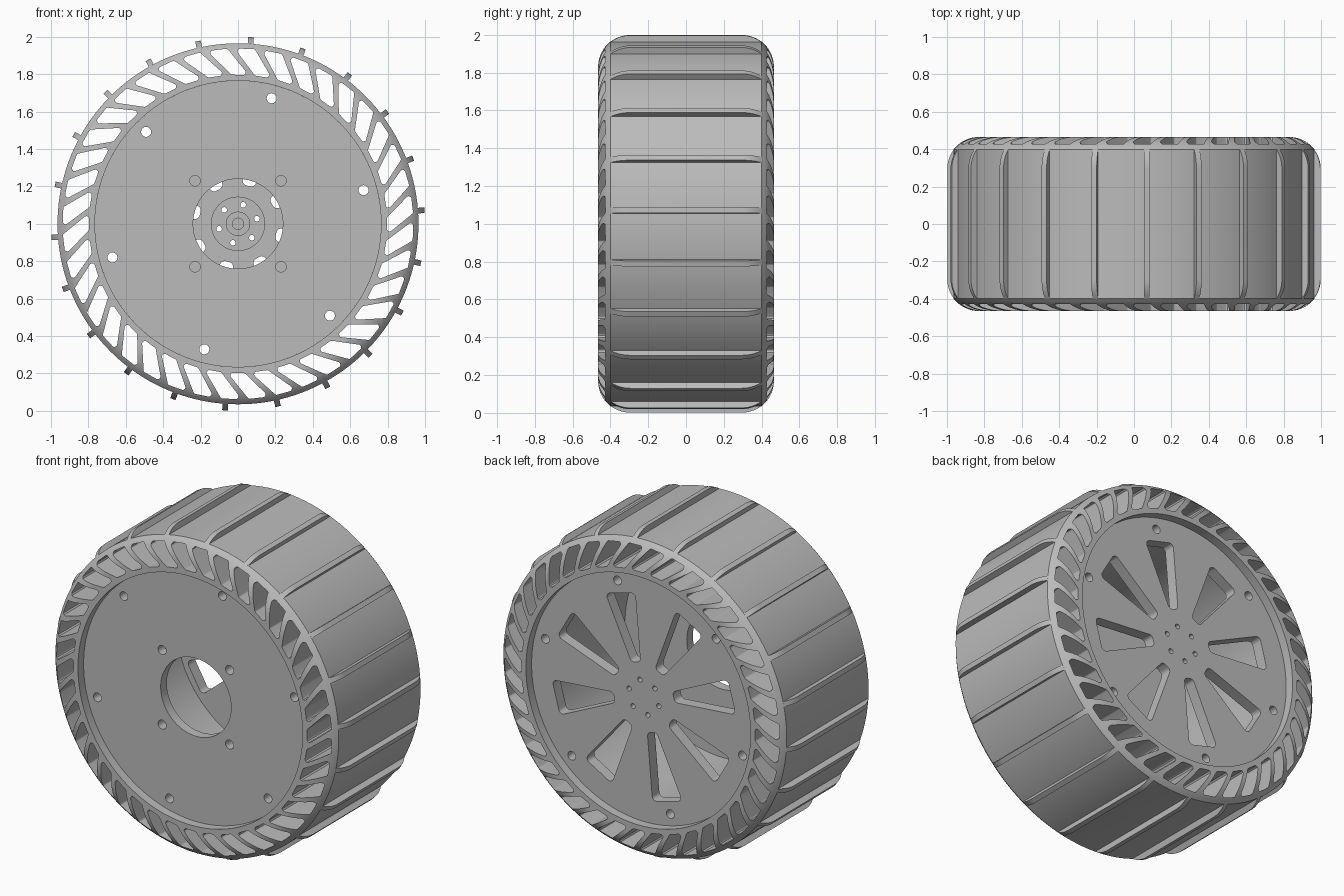
import bpy, bmesh, math
from mathutils import Vector

if "Cube" in bpy.data.objects:
    bpy.data.objects.remove(bpy.data.objects["Cube"])

grey = bpy.data.materials.new("grey")
grey.diffuse_color = (0.5, 0.5, 0.5, 1)
grey.use_nodes = True
grey.node_tree.nodes["Principled BSDF"].inputs["Base Color"].default_value = grey.diffuse_color
rad = math.radians


def polar(r, deg):
    return Vector((r * math.cos(rad(deg)), r * math.sin(rad(deg))))


def finish(name, bm):
    bmesh.ops.remove_doubles(bm, verts=bm.verts, dist=1e-5)
    bmesh.ops.recalc_face_normals(bm, faces=bm.faces)
    me = bpy.data.meshes.new(name)
    bm.to_mesh(me)
    bm.free()
    me.materials.append(grey)
    ob = bpy.data.objects.new(name, me)
    bpy.context.collection.objects.link(ob)
    return ob


def revolve(name, profile, n):
    """Closed (radius, y) profile spun round the axle."""
    bm = bmesh.new()
    rings = []
    for i in range(n):
        d = polar(1, 360 * i / n)
        rings.append([bm.verts.new((r * d.x, y, 1 + r * d.y)) for r, y in profile])
    m = len(profile)
    for i in range(n):
        a, b = rings[i], rings[(i + 1) % n]
        for j in range(m):
            k = (j + 1) % m
            if profile[j][0] < 1e-6 and profile[k][0] < 1e-6:
                continue
            if profile[j][0] < 1e-6:
                bm.faces.new((a[j], a[k], b[k]))
            elif profile[k][0] < 1e-6:
                bm.faces.new((a[j], a[k], b[j]))
            else:
                bm.faces.new((a[j], a[k], b[k], b[j]))
    return finish(name, bm)


def rounded(pts, radius, n=5):
    """Polygon with each corner softened by a short curve."""
    out = []
    for i, p in enumerate(pts):
        a = (pts[i - 1] - p).normalized()
        b = (pts[(i + 1) % len(pts)] - p).normalized()
        cut = radius / math.tan(a.angle(b) / 2)
        p0, p1 = p + a * cut, p + b * cut
        c = p + (a + b).normalized() * (radius / math.sin(a.angle(b) / 2))
        for k in range(n + 1):
            q = p0.lerp(p1, k / n) - c
            out.append(c + q.normalized() * radius)
    return out


def prism(bm, outline, y0, y1):
    """Outline in the wheel plane, pushed along the axle."""
    a = [bm.verts.new((p.x, y0, 1 + p.y)) for p in outline]
    b = [bm.verts.new((p.x, y1, 1 + p.y)) for p in outline]
    bm.faces.new(a)
    bm.faces.new(b[::-1])
    for i in range(len(a)):
        j = (i + 1) % len(a)
        bm.faces.new((a[i], b[i], b[j], a[j]))


def drill(bm, r, deg, hole, y0, y1):
    c = polar(r, deg)
    prism(bm, [c + polar(hole, 22.5 * k) for k in range(16)], y0, y1)


def carve(ob, cutter_bm):
    cutter = finish("cutter", cutter_bm)
    cutter.hide_render = True
    mod = ob.modifiers.new("cut", 'BOOLEAN')
    mod.operation, mod.solver, mod.object = 'DIFFERENCE', 'EXACT', cutter
    dg = bpy.context.evaluated_depsgraph_get()
    me = bpy.data.meshes.new_from_object(ob.evaluated_get(dg))
    ob.modifiers.clear()
    ob.data = me
    bpy.data.objects.remove(cutter)


def smooth(ob):
    bpy.ops.object.select_all(action='DESELECT')
    ob.select_set(True)
    bpy.context.view_layer.objects.active = ob
    bpy.ops.object.shade_smooth_by_angle(angle=rad(25))


# Rounded shoulder shared by tyre and treads
FR, CR, CY = 0.17, 0.83, 0.295
BAND = 0.965
top = math.degrees(math.acos((BAND - CR) / FR))


def shoulder(a0, a1, n):
    return [(CR + FR * math.cos(rad(a0 + (a1 - a0) * k / n)),
             CY + FR * math.sin(rad(a0 + (a1 - a0) * k / n))) for k in range(n + 1)]


# Tyre: revolved ring pierced by slanted openings
half = [(0.765, 0.465)] + shoulder(90, top, 8)
tyre = revolve("tyre", half + [(r, -y) for r, y in reversed(half)], 160)
bm = bmesh.new()
for i in range(40):
    t = 9 * i + 3
    quad = [polar(0.798, t - 7.1), polar(0.798, t - 0.5),
            polar(0.938, t + 7.1), polar(0.938, t + 0.5)]
    prism(bm, rounded(quad, 0.014), -0.6, 0.6)
carve(tyre, bm)
smooth(tyre)

# Tread bars: shoulder-shaped strips standing on the band
side = shoulder(0, top, 6) + [(0.95, CY + 0.1)]
strip = side + [(r, -y) for r, y in reversed(side)]
bm = bmesh.new()
for i in range(22):
    t = 86 + i * 360 / 22
    d, s = polar(1, t), polar(0.015, t + 90)
    a = [bm.verts.new((r * d.x + s.x, y, 1 + r * d.y + s.y)) for r, y in strip]
    b = [bm.verts.new((r * d.x - s.x, y, 1 + r * d.y - s.y)) for r, y in strip]
    bm.faces.new(a)
    bm.faces.new(b[::-1])
    for j in range(len(a)):
        k = (j + 1) % len(a)
        bm.faces.new((a[j], b[j], b[k], a[k]))
smooth(finish("tread_bars", bm))

# Wheel drum: hollow, open in front, stepped hub boss inside the back plate
drum = revolve("wheel_drum", [
    (0.24, -0.41), (0.765, -0.41), (0.765, 0.41), (0, 0.41), (0, 0.32),
    (0.03, 0.32), (0.03, 0.28), (0.065, 0.28), (0.065, 0.31), (0.145, 0.31),
    (0.145, 0.34), (0.66, 0.34), (0.66, -0.35), (0.24, -0.35)], 128)
bm = bmesh.new()
for i in range(6):
    drill(bm, 0.695, 15 + 60 * i, 0.027, -0.6, 0.6)   # rim bolt holes
    drill(bm, 0.105, 15 + 60 * i, 0.015, 0.2, 0.6)    # hub bolt holes
for i in range(4):
    drill(bm, 0.325, 45 + 90 * i, 0.028, -0.6, -0.2)  # front plate holes
for i in range(8):                                    # tapered slots in back plate
    d, s = polar(1, 30 + 45 * i), polar(1, 120 + 45 * i)
    quad = [d * 0.21 - s * 0.032, d * 0.62 - s * 0.105,
            d * 0.62 + s * 0.105, d * 0.21 + s * 0.032]
    prism(bm, rounded(quad, 0.026), 0.2, 0.6)
carve(drum, bm)
smooth(drum)
